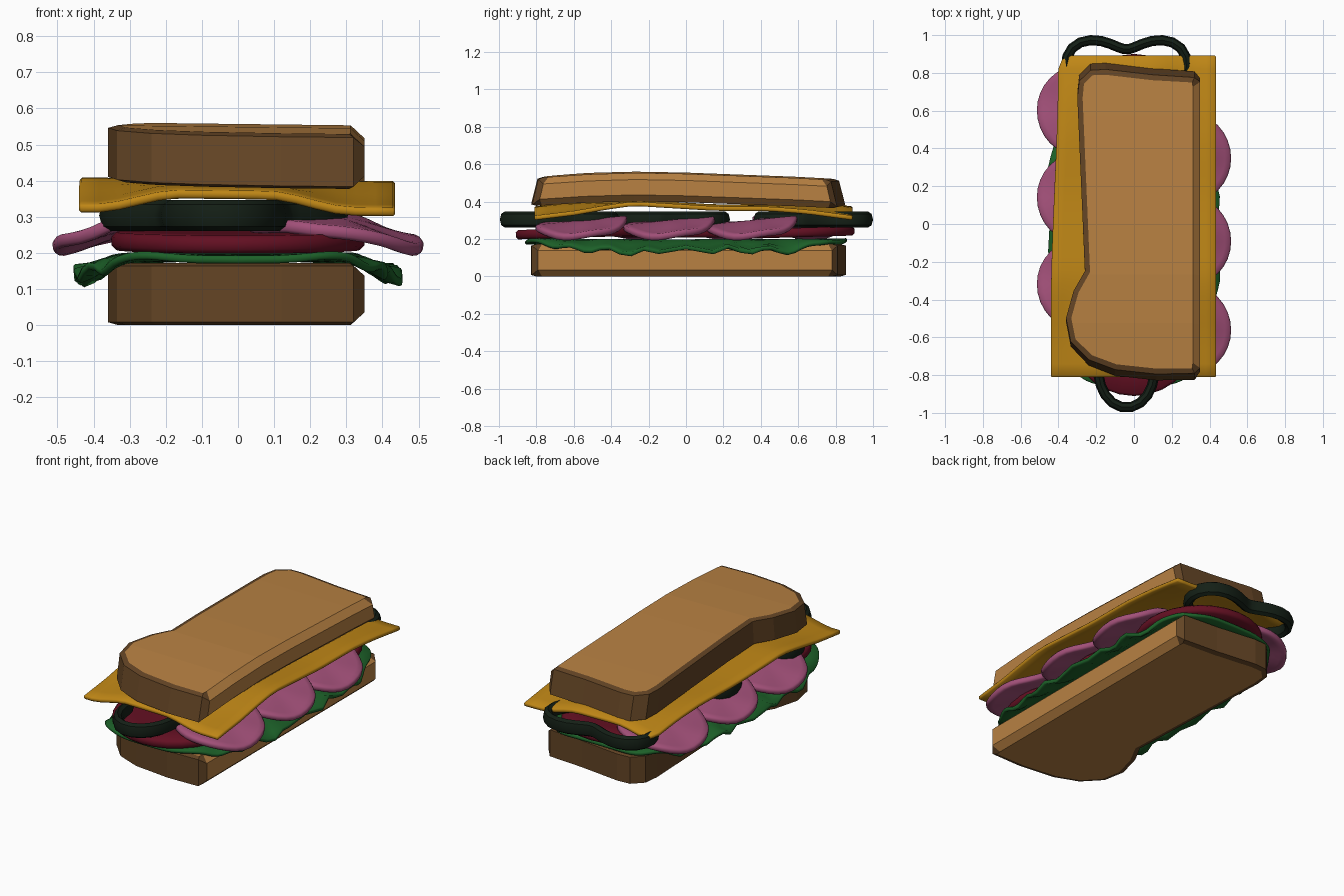
import bpy, bmesh, math
from mathutils import Vector

if "Cube" in bpy.data.objects:
    bpy.data.objects.remove(bpy.data.objects["Cube"])


def material(name, rgb):
    m = bpy.data.materials.new(name)
    m.diffuse_color = (*rgb, 1)
    m.use_nodes = True
    m.node_tree.nodes["Principled BSDF"].inputs["Base Color"].default_value = m.diffuse_color
    return m


BREAD = material("bread", (0.48, 0.22, 0.055))
CRUST = material("crust", (0.125, 0.058, 0.018))
CHEESE = material("cheese", (0.52, 0.24, 0.008))
GREEN = material("lettuce", (0.012, 0.12, 0.022))
RED = material("tomato", (0.125, 0.005, 0.016))
PINK = material("ham", (0.36, 0.08, 0.19))
DARK = material("pepper", (0.007, 0.014, 0.008))


def interp(pts, t):
    """Piecewise linear lookup."""
    for (a, va), (b, vb) in zip(pts, pts[1:]):
        if t <= b:
            return va + (vb - va) * (t - a) / (b - a)
    return pts[-1][1]


def smooth(a, b, t):
    t = min(max((t - a) / (b - a), 0), 1)
    return t * t * (3 - 2 * t)


def finish(name, bm, mats):
    bmesh.ops.recalc_face_normals(bm, faces=bm.faces)
    me = bpy.data.meshes.new(name)
    bm.to_mesh(me)
    bm.free()
    ob = bpy.data.objects.new(name, me)
    bpy.context.collection.objects.link(ob)
    for m in mats:
        me.materials.append(m)
    return ob


def surface(name, nu, nv, f, wrap_u, wrap_v, mat, thick=0):
    """Grid surface f(u, v), optionally closed in u / v and thickened."""
    bm = bmesh.new()
    cu, cv = nu + (not wrap_u), nv + (not wrap_v)
    g = [[bm.verts.new(f(i / nu, j / nv)) for j in range(cv)] for i in range(cu)]
    for i in range(nu):
        for j in range(nv):
            k, l = (i + 1) % cu, (j + 1) % cv
            bm.faces.new((g[i][j], g[k][j], g[k][l], g[i][l]))
    bmesh.ops.remove_doubles(bm, verts=bm.verts, dist=1e-5)
    ob = finish(name, bm, [mat])
    if thick:
        s = ob.modifiers.new("thickness", "SOLIDIFY")
        s.thickness, s.offset = thick, 0
        b = ob.modifiers.new("soft_edge", "BEVEL")
        b.width, b.segments, b.limit_method = thick * 0.25, 1, "ANGLE"
        b.angle_limit = math.radians(50)
    bpy.ops.object.select_all(action="DESELECT")
    ob.select_set(True)
    bpy.context.view_layer.objects.active = ob
    bpy.ops.object.shade_smooth_by_angle(angle=math.radians(40))
    return ob


# Bread: half slice outline, first edge is the cut face
OUTLINE = [(.35, -.79), (.35, .78), (.32, .81), (.1, .825), (-.15, .855), (-.23, .85),
           (-.29, .79), (-.30, .7), (-.26, -.26), (-.32, -.37), (-.36, -.52),
           (-.335, -.65), (-.24, -.75), (-.1, -.805), (.12, -.83), (.32, -.825)]


def bread(name, z0, h, bend, taper):
    bm = bmesh.new()
    n = len(OUTLINE)
    P = [Vector(p) for p in OUTLINE]
    inset = []
    for i, p in enumerate(P):
        t = (p - P[i - 1]).normalized() + (P[(i + 1) % n] - p).normalized()
        nrm = Vector((-t.y, t.x)).normalized()
        inset.append(Vector((.312, p.y * .975)) if i < 2 else p + nrm * .028)
    lip = [.035 if i < 2 else .008 for i in range(n)]
    rings = [[bm.verts.new((*inset[i], 0)) for i in range(n)],
             [bm.verts.new((*P[i], lip[i])) for i in range(n)],
             [bm.verts.new((*P[i], h - lip[i])) for i in range(n)],
             [bm.verts.new((*inset[i], h)) for i in range(n)]]
    for a, b in zip(rings, rings[1:]):
        for i in range(n):
            k = (i + 1) % n
            f = bm.faces.new((a[i], a[k], b[k], b[i]))
            f.material_index = 0 if i == 0 else 1
    bm.faces.new(rings[0][::-1])
    bm.faces.new(rings[-1])
    # cross cuts so the slice can sag
    if bend:
        for y in (-.55, -.28, 0, .3, .6):
            bmesh.ops.bisect_plane(bm, geom=bm.verts[:] + bm.edges[:] + bm.faces[:],
                                   plane_co=(0, y, 0), plane_no=(0, 1, 0))
    for v in bm.verts:
        dz = interp(bend, v.co.y) if bend else z0
        v.co.y *= 1 - taper * v.co.z / h
        v.co.z += dz - .012 * v.co.x * bool(bend)
    return finish(name, bm, [BREAD, CRUST])


bread("bottom_bread", 0, .172, None, 0)
bread("top_bread", 0, .152,
      [(-.86, .377), (-.55, .397), (-.28, .405), (0, .400), (.3, .389), (.6, .378), (.86, .365)], .045)


# Lettuce: rounded sheet with a drooping, rippled rim
def lettuce(u, v):
    a = u * math.tau
    c, s = math.cos(a), math.sin(a)
    x = .445 * v * math.copysign(abs(c) ** .5, c)
    y = .86 * v * math.copysign(abs(s) ** .65, s)
    rim = smooth(.3, .44, abs(x))
    z = .187 - .05 * rim
    z += (.018 * math.sin(y * 29 + x * 3) * rim + .006 * math.sin(a * 9) * v ** 3)
    x += .015 * rim * math.sin(y * 17)
    return x, y, z


surface("lettuce", 96, 12, lettuce, True, False, GREEN, .022)

# Tomato slices
for i, cy in enumerate((-.56, 0, .55)):
    def tomato(u, v, cy=cy):
        a = u * math.tau
        r = .35 * v
        x, y = r * math.cos(a), r * math.sin(a)
        return x, cy + y, .233 + .03 * y * (1 if cy else 0)
    surface(f"tomato_slice_{i + 1}", 28, 3, tomato, True, False, RED, .05)

# Ham slices: three per side, shingled, outer edge drooping
for side, ys in ((1, (-.56, -.09, .35)), (-1, (.6, .14, -.32))):
    for i, cy in enumerate(ys):
        def ham(u, v, cy=cy, side=side):
            a = u * math.tau
            r = .245 * v
            x, y = r * math.cos(a), r * math.sin(a)
            z = .283 - .066 * smooth(-.02, .26, x) + .11 * y * (1 - .3 * v)
            z += .006 * math.sin(a * 5) * v * v
            return side * (.268 + x), cy + side * y, z
        surface(f"ham_slice_{'right' if side > 0 else 'left'}_{i + 1}", 32, 7, ham,
                True, False, PINK, .036)

# Pepper rings: three-lobed loops with a tall oval section
for i, (cy, flip) in enumerate(((-.622, 1), (-.03, 1), (.735, 1))):
    def pepper(u, v, cy=cy):
        def path(a):
            r = .27 + .08 * math.cos(3 * (a + math.pi / 2))
            return Vector((r * math.cos(a), r * math.sin(a)))
        a, b = u * math.tau, v * math.tau
        t = (path(a + .01) - path(a - .01)).normalized()
        p = path(a) + Vector((t.y, -t.x)) * .027 * math.cos(b)
        return p.x - .04, p.y + cy, .304 + .043 * math.sin(b)
    surface(f"pepper_ring_{i + 1}", 42, 8, pepper, True, True, DARK)

# Cheese: sagging square sheet, lifted over the pepper rings at both ends
SAG = [(-.81, .318), (-.6, .343), (-.42, .375), (-.28, .394), (-.05, .38), (.15, .368),
       (.45, .366), (.65, .350), (.89, .318)]


def cheese(u, v):
    y = -.81 + 1.70 * v
    left = -.44 + .04 * smooth(.2, 1, v) + .0 * u
    x = left + (.435 - left) * u
    if u < .06 and v > .97:
        x, y = x + .02, y - .02
    mid = 1 - smooth(.12, .36, abs(x + .04))
    ends = smooth(.3, .75, abs(y - .04))
    z = interp(SAG, y) + .042 * mid * ends
    return x, y, z - .012 * x


surface("cheese", 16, 24, cheese, False, False, CHEESE, .024)
